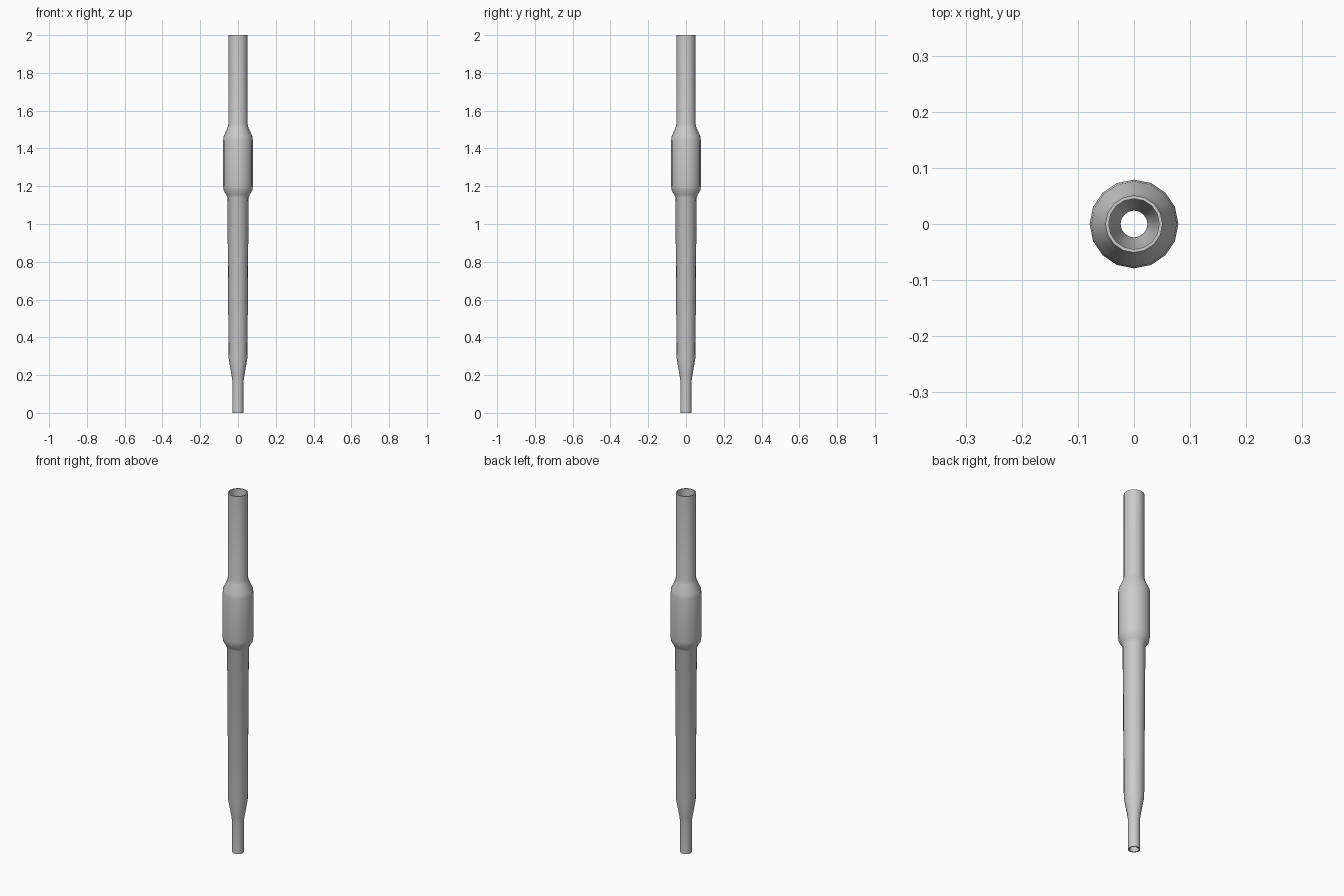
import bpy, bmesh
from math import cos, sin, pi, radians

if "Cube" in bpy.data.objects:
    bpy.data.objects.remove(bpy.data.objects["Cube"])

SIDES = 16
WALL = 0.006

# outer profile: (radius, height) from tip to mouth
outer = [(0.03, 0.0), (0.03, 0.17), (0.034, 0.2), (0.05, 0.29), (0.056, 1.14),
         (0.062, 1.155), (0.075, 1.175), (0.079, 1.2), (0.079, 1.44),
         (0.076, 1.465), (0.055, 1.51), (0.051, 1.53), (0.051, 2.0)]
# inner wall runs back down, giving a hollow glass tube
profile = outer + [(r - WALL, z) for r, z in reversed(outer)]

# lathe the closed profile around z
bm = bmesh.new()
rings = [[bm.verts.new((r * cos(2 * pi * i / SIDES), r * sin(2 * pi * i / SIDES), z))
          for i in range(SIDES)] for r, z in profile]
for k, a in enumerate(rings):
    b = rings[(k + 1) % len(rings)]
    for i in range(SIDES):
        j = (i + 1) % SIDES
        bm.faces.new((a[i], a[j], b[j], b[i]))
bmesh.ops.recalc_face_normals(bm, faces=bm.faces)

mesh = bpy.data.meshes.new("pipette_tube")
bm.to_mesh(mesh)
bm.free()
tube = bpy.data.objects.new("pipette_tube", mesh)
bpy.context.collection.objects.link(tube)

# smooth sides, crisp rims
bpy.context.view_layer.objects.active = tube
tube.select_set(True)
bpy.ops.object.shade_smooth_by_angle(angle=radians(50))
